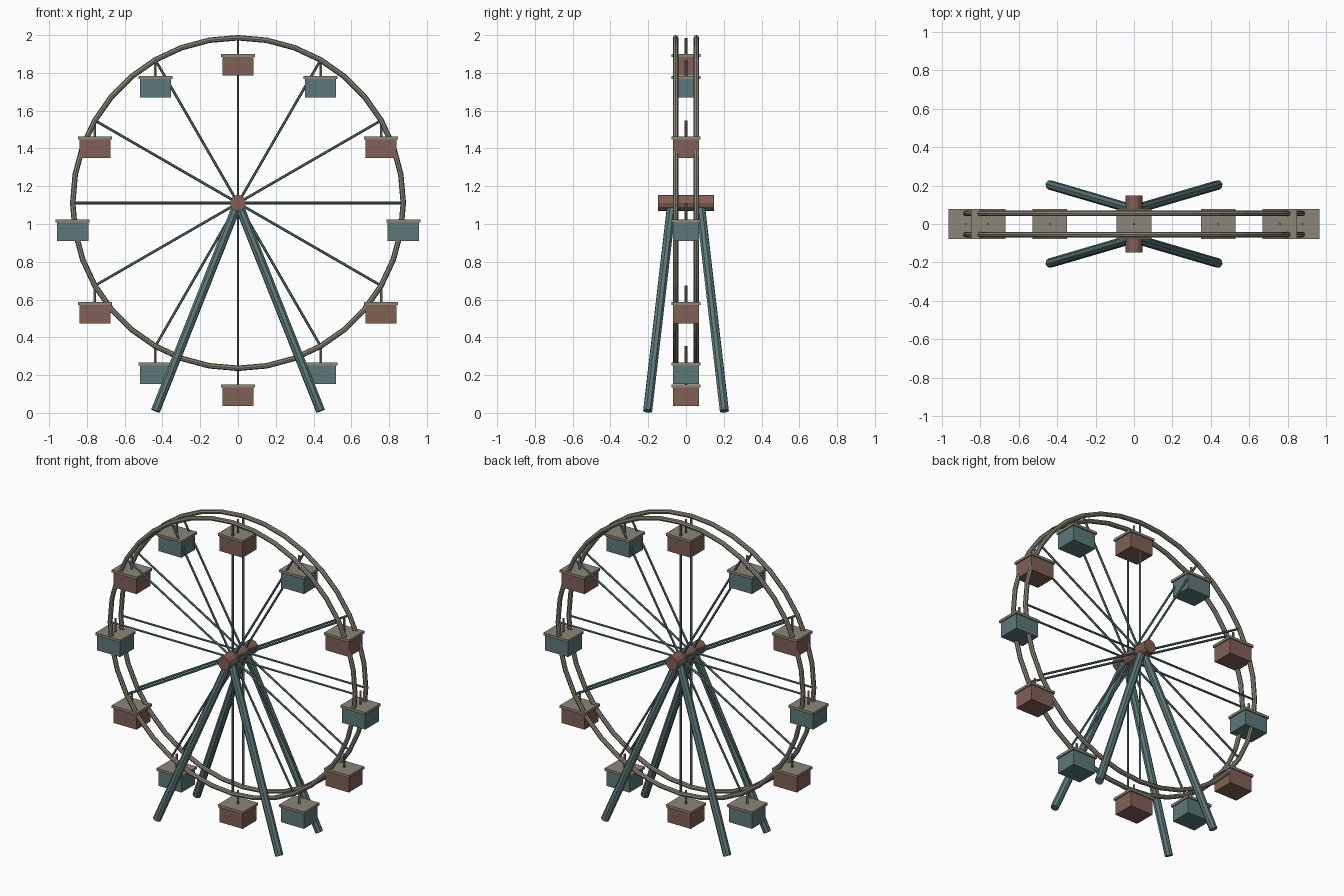
import bpy
from math import sin, cos, pi
from mathutils import Vector

if "Cube" in bpy.data.objects:
    bpy.data.objects.remove(bpy.data.objects["Cube"])

HUB = Vector((0, 0, 1.111))   # wheel centre
R = 0.875                     # rim / cabin pivot radius
RIM_Y = 0.055                 # rim offset from the centre plane


def material(name, rgb):
    m = bpy.data.materials.new(name)
    m.diffuse_color = (*rgb, 1)
    m.use_nodes = True
    m.node_tree.nodes["Principled BSDF"].inputs["Base Color"].default_value = m.diffuse_color
    return m


TEAL = material("teal", (0.11, 0.19, 0.19))
RUST = material("rust", (0.22, 0.115, 0.09))
TAUPE = material("taupe", (0.26, 0.24, 0.19))


def finish(name, mat):
    ob = bpy.context.object
    ob.name = name
    ob.data.materials.append(mat)
    return ob


def rod(name, a, b, radius, sides, mat):
    a, b = Vector(a), Vector(b)
    d = b - a
    bpy.ops.mesh.primitive_cylinder_add(
        vertices=sides, radius=radius, depth=d.length, location=(a + b) / 2,
        rotation=d.to_track_quat('Z', 'Y').to_euler())
    return finish(name, mat)


def box(name, centre, size, mat):
    bpy.ops.mesh.primitive_cube_add(size=1, location=centre)
    ob = finish(name, mat)
    ob.scale = size
    return ob


# Axle hub
rod("hub", HUB + Vector((0, -0.147, 0)), HUB + Vector((0, 0.147, 0)), 0.043, 12, RUST)

for sy in (-1, 1):
    # Rim rings
    bpy.ops.mesh.primitive_torus_add(
        major_segments=36, minor_segments=8, major_radius=R, minor_radius=0.0145,
        location=HUB + Vector((0, sy * RIM_Y, 0)), rotation=(pi / 2, 0, 0))
    finish("rim", TAUPE)
    # Splayed support legs
    for sx in (-1, 1):
        rod("support_leg", (sx * 0.437, sy * 0.203, 0.01), (0, sy * 0.075, HUB.z),
            0.025, 8, TEAL)

for k in range(12):
    a = k * pi / 6
    out = Vector((cos(a), 0, sin(a)))
    # Spokes, one per rim
    for sy in (-1, 1):
        off = Vector((0, sy * RIM_Y, 0))
        rod("spoke", HUB + off, HUB + off + out * 0.865, 0.007, 6, TEAL)
    # Hanging cabin: hanger rod, roof and body
    p = HUB + out * R
    rod("cabin_hanger", p, p - Vector((0, 0, 0.1)), 0.007, 6, TAUPE)
    box("cabin_roof", p - Vector((0, 0, 0.094)), (0.18, 0.155, 0.016), TAUPE)
    box("cabin_body", p - Vector((0, 0, 0.15)), (0.165, 0.14, 0.1),
        RUST if k % 2 else TEAL)
